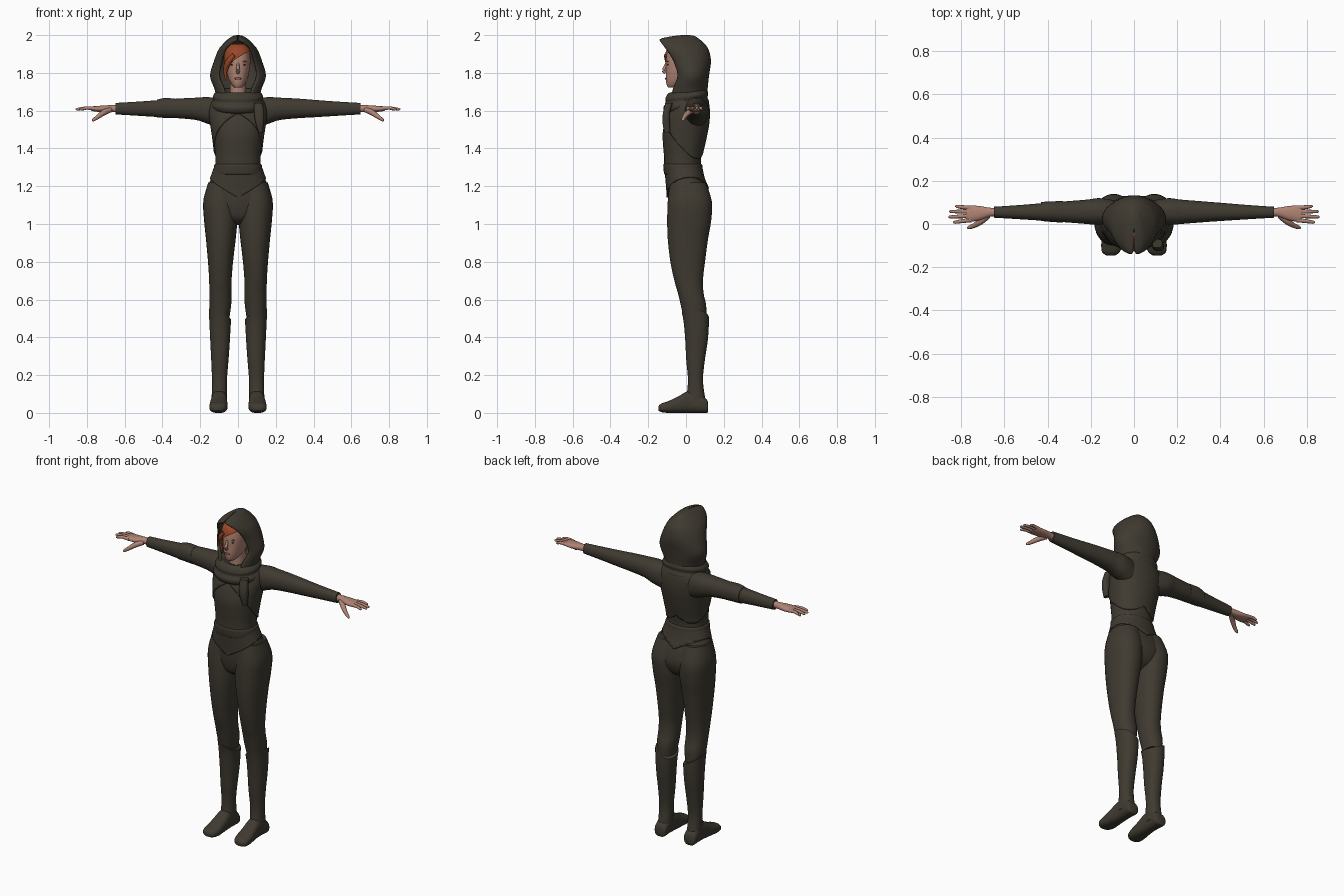
import bpy, bmesh, math
from mathutils import Vector


def material(name, rgb):
    m = bpy.data.materials.new(name)
    m.diffuse_color = (*rgb, 1)
    return m


CLOTH = material("dark cloth", (0.050, 0.043, 0.031))
SKIN = material("skin", (0.43, 0.23, 0.175))
HAIR = material("red hair", (0.33, 0.065, 0.022))
LIPS = material("lips", (0.30, 0.11, 0.09))
EYES = material("dark eyes", (0.06, 0.035, 0.025))


def finish(name, bm, mat, mirror=False, thick=0, angle=50):
    bmesh.ops.recalc_face_normals(bm, faces=bm.faces)
    me = bpy.data.meshes.new(name)
    bm.to_mesh(me)
    bm.free()
    me.materials.append(mat)
    me.shade_smooth()
    me.set_sharp_from_angle(angle=math.radians(angle))
    ob = bpy.data.objects.new(name, me)
    bpy.context.collection.objects.link(ob)
    if mirror:
        ob.modifiers.new("mirror", "MIRROR")
    if thick:
        ob.modifiers.new("solidify", "SOLIDIFY").thickness = thick
    return ob


def spline(rows, k=4):
    """Smooth in-between rows (Catmull-Rom)."""
    out = []
    for i in range(len(rows) - 1):
        p0, p1, p2 = rows[max(i - 1, 0)], rows[i], rows[i + 1]
        p3 = rows[min(i + 2, len(rows) - 1)]
        for s in range(k):
            t = s / k
            out.append([0.5 * (2 * b + (c - a) * t + (2 * a - 5 * b + 4 * c - d) * t * t
                               + (3 * b - a - 3 * c + d) * t ** 3)
                        for a, b, c, d in zip(p0, p1, p2, p3)])
    return out + [list(rows[-1])]


def skin_rings(bm, rings, closed=True):
    for r, q in zip(rings, rings[1:]):
        n = len(r)
        for i in range(n if closed else n - 1):
            j = (i + 1) % n
            bm.faces.new((r[i], r[j], q[j], q[i]))


AXES = {"x": lambda a, b, t: (t, a, b), "y": lambda a, b, t: (a, t, b), "z": lambda a, b, t: (a, b, t)}


def loft(name, rows, mat, axis="z", seg=32, power=2.2, grow=0, warp=None, mirror=False, cut=None, thick=0):
    """Rows are (low a, high a, low b, high b, position along axis)."""
    bm = bmesh.new()
    rings = []
    for a0, a1, b0, b1, t in spline(rows):
        ring = []
        for i in range(seg):
            u = 2 * math.pi * (i + 0.5) / seg
            c, s = math.cos(u), math.sin(u)
            a = (a0 + a1) / 2 + ((a1 - a0) / 2 + grow) * math.copysign(abs(c) ** (2 / power), c)
            b = (b0 + b1) / 2 + ((b1 - b0) / 2 + grow) * math.copysign(abs(s) ** (2 / power), s)
            co = Vector(AXES[axis](a, b, t))
            ring.append(bm.verts.new(warp(co) if warp else co))
        rings.append(ring)
    skin_rings(bm, rings)
    bm.faces.new(rings[0])
    bm.faces.new(rings[-1])
    if cut:  # keep what lies above the plane through three points
        a, b, c = map(Vector, cut)
        no = (b - a).cross(c - a)
        no = no if no.z > 0 else -no
        planes = [(a, no)] + ([(Vector(), Vector((1, 0, 0)))] if mirror else [])
        for co, n in planes:
            bmesh.ops.bisect_plane(bm, geom=bm.verts[:] + bm.edges[:] + bm.faces[:],
                                   plane_co=co, plane_no=n, clear_inner=True)
        if mirror:  # open the centre seam
            seam = [f for f in bm.faces if all(abs(v.co.x) < 1e-5 for v in f.verts)]
            bmesh.ops.delete(bm, geom=seam, context="FACES")
    return finish(name, bm, mat, mirror, thick)


def tube(name, pts, mat, mirror=False, seg=10):
    """Rounded tapering tube; points are (x, y, z, radius)."""
    bm = bmesh.new()
    rows = spline(pts)
    rings = []
    for i, (x, y, z, r) in enumerate(rows):
        d = Vector(rows[min(i + 1, len(rows) - 1)][:3]) - Vector(rows[max(i - 1, 0)][:3])
        q = d.to_track_quat("Z", "Y")
        rings.append([bm.verts.new(Vector((x, y, z)) + q @ Vector(
            (r * math.cos(6.28319 * k / seg), r * math.sin(6.28319 * k / seg), 0))) for k in range(seg)])
    skin_rings(bm, rings)
    bm.faces.new(rings[0])
    bm.faces.new(rings[-1])
    return finish(name, bm, mat, mirror)


def ball(name, loc, size, mat, mirror=False):
    bm = bmesh.new()
    bmesh.ops.create_uvsphere(bm, u_segments=16, v_segments=10, radius=1)
    for v in bm.verts:
        v.co = Vector(loc) + Vector(c * s for c, s in zip(v.co, size))
    return finish(name, bm, mat, mirror)


def sym(rows):
    """Rows centred on x = 0: (half width, y0, y1, z)."""
    return [(-w, w, a, b, z) for w, a, b, z in rows]


# torso, cropped jacket cut away at the front, belt
TORSO = sym([(.138, -.105, .092, 1.24), (.121, -.115, .08, 1.30), (.120, -.117, .082, 1.36),
             (.126, -.122, .095, 1.42), (.134, -.124, .108, 1.48), (.143, -.112, .118, 1.54),
             (.148, -.088, .12, 1.60), (.13, -.07, .112, 1.65), (.09, -.05, .09, 1.68)])
loft("tunic", TORSO, CLOTH)
loft("cropped_jacket", TORSO, CLOTH, grow=.007, mirror=True, thick=.008,
     cut=((0, -.12, 1.61), (.13, -.03, 1.41), (0, .10, 1.375)))
loft("belt", sym([(.126, -.112, .084, 1.262), (.131, -.117, .089, 1.27), (.127, -.121, .087, 1.31),
                  (.120, -.115, .08, 1.318)]), CLOTH)

# hips and pointed hem
HIPS = sym([(.121, -.108, .08, 1.30), (.143, -.103, .094, 1.24), (.170, -.098, .118, 1.18),
            (.182, -.093, .132, 1.10), (.12, -.075, .105, 1.03), (.04, -.03, .05, .995)])
loft("hips", HIPS, CLOTH)
loft("pointed_hem", HIPS, CLOTH, grow=.007, mirror=True, thick=.008,
     cut=((0, -.10, 1.14), (.155, 0, 1.25), (0, .11, 1.185)))

# trouser legs
loft("trouser_leg", [(.002, .158, -.085, .105, 1.22), (.002, .184, -.097, .137, 1.12),
                     (.003, .180, -.10, .134, 1.02), (.012, .170, -.097, .117, .92),
                     (.026, .159, -.083, .101, .80), (.034, .153, -.062, .09, .70),
                     (.034, .152, -.042, .094, .63), (.036, .151, -.028, .107, .57),
                     (.046, .145, -.012, .108, .50)], CLOTH, mirror=True)

# boots: shaft with slanted top, and foot
loft("boot_shaft", [(.036, .155, -.022, .121, .52), (.039, .152, -.012, .121, .47),
                    (.043, .147, -.004, .115, .38), (.050, .142, .001, .10, .28),
                    (.058, .138, .01, .09, .18), (.058, .139, .004, .098, .10), (.058, .142, -.01, .11, .04)],
     CLOTH, mirror=True,
     warp=lambda c: c + Vector((0, 0, max(0, c.z - .40) / .12 * ((c.x - .095) * .5 - (c.y - .05) * .2))))
loft("boot_foot", [(.075, .125, .005, .05, .117), (.062, .138, 0, .075, .107), (.060, .140, 0, .11, .06),
                   (.058, .142, 0, .115, .01), (.056, .148, 0, .085, -.045), (.056, .152, 0, .062, -.095),
                   (.066, .148, .004, .05, -.13), (.088, .128, .012, .036, -.146)],
     CLOTH, axis="y", power=2.6, mirror=True)

# sleeves
loft("sleeve", [(.0, .11, 1.51, 1.665, .09), (-.005, .12, 1.53, 1.672, .16), (.0, .113, 1.55, 1.669, .22),
                (.008, .105, 1.56, 1.664, .32), (.015, .097, 1.566, 1.656, .42),
                (.022, .088, 1.573, 1.648, .53), (.029, .08, 1.58, 1.641, .648)],
     CLOTH, axis="x", mirror=True)
loft("sleeve_fold", [(.014, .102, 1.563, 1.658, -.43), (.01, .105, 1.562, 1.667, -.39),
                     (.006, .106, 1.56, 1.664, -.33)], CLOTH, axis="x")

# hands
loft("palm", [(.036, .073, 1.59, 1.632, .63), (.033, .076, 1.593, 1.630, .67), (.016, .084, 1.592, 1.627, .72),
              (.01, .086, 1.596, 1.624, .76), (.014, .082, 1.60, 1.622, .778)],
     SKIN, axis="x", seg=20, mirror=True)
for i, (y0, y1, x) in enumerate([(.018, .008, .838), (.038, .033, .858), (.057, .058, .855), (.075, .082, .828)]):
    tube(f"finger_{i + 1}", [(.755, y0, 1.611, .0105), (.80, (y0 + y1) / 2, 1.614, .009),
                             (x - .008, y1, 1.608, .007), (x, y1, 1.606, .003)], SKIN, True)
tube("thumb", [(.675, .04, 1.605, .014), (.71, .012, 1.59, .015), (.742, -.008, 1.567, .011),
               (.765, -.016, 1.551, .008), (.772, -.018, 1.546, .003)], SKIN, True)

# neck, head and face
loft("neck", sym([(.045, -.05, .05, 1.60), (.042, -.05, .05, 1.76)]), SKIN, seg=20)
HEAD = sym([(.018, -.095, -.04, 1.722), (.034, -.103, .0, 1.738), (.051, -.107, .05, 1.77),
            (.062, -.107, .07, 1.82), (.066, -.106, .08, 1.87), (.058, -.095, .08, 1.92),
            (.030, -.055, .05, 1.952)])
loft("head", HEAD, SKIN)
tube("nose", [(0, -.103, 1.852, .006), (0, -.112, 1.83, .008), (0, -.118, 1.812, .011),
              (0, -.108, 1.80, .008)], SKIN)
ball("eye", (.030, -.0965, 1.844), (.012, .004, .0045), EYES, True)
ball("eyebrow", (.031, -.0965, 1.860), (.016, .004, .003), HAIR, True)
ball("mouth", (0, -.106, 1.770), (.019, .005, .006), LIPS)

# swept hair
loft("fringe", HEAD, HAIR, grow=.009, cut=((0, -.1, 1.878), (.06, -.1, 1.918), (0, .1, 1.84)))
tube("side_lock", [(-.02, -.106, 1.895, .012), (-.052, -.092, 1.855, .016), (-.067, -.072, 1.81, .012),
                   (-.062, -.07, 1.76, .005)], HAIR)

# hood: open arcs ending on the rim; rows are (z, half width, rim x, rim y, back y)
bm = bmesh.new()
arcs = []
for z, w, xr, yr, yb in spline([(1.65, .105, .06, -.085, .11), (1.72, .127, .078, -.068, .115),
                                (1.785, .148, .102, -.045, .122), (1.86, .128, .09, -.066, .132),
                                (1.92, .105, .072, -.102, .121), (1.955, .078, .045, -.128, .098),
                                (1.979, .053, .008, -.137, .07), (1.994, .03, .003, -.075, .048),
                                (2.0, .008, .001, -.02, .02)]):
    phi = math.asin(min(xr / w, 1))
    ry = (yb - yr) / (1 + math.cos(phi))
    angles = [phi + (2 * math.pi - 2 * phi) * i / 36 for i in range(37)]
    arcs.append([bm.verts.new((w * math.sin(a), yb - ry - ry * math.cos(a), z)) for a in angles])
skin_rings(bm, arcs, closed=False)
bm.faces.new(arcs[-1])
finish("hood", bm, CLOTH, thick=.012, angle=70)

# folded cowl and hanging end
loft("cowl", sym([(.10, -.09, .09, 1.592), (.13, -.112, .115, 1.607), (.140, -.12, .122, 1.632),
                  (.129, -.108, .114, 1.655), (.133, -.11, .118, 1.676), (.115, -.098, .108, 1.70),
                  (.09, -.08, .09, 1.707), (.065, -.06, .06, 1.69)]), CLOTH,
     warp=lambda c: c + Vector((0, 0, c.y * .13)))
loft("cowl_end", [(.085, .13, -.11, -.07, 1.64), (.085, .138, -.122, -.085, 1.59),
                  (.092, .137, -.125, -.085, 1.54), (.108, .13, -.115, -.085, 1.485)], CLOTH, seg=16, power=3)
